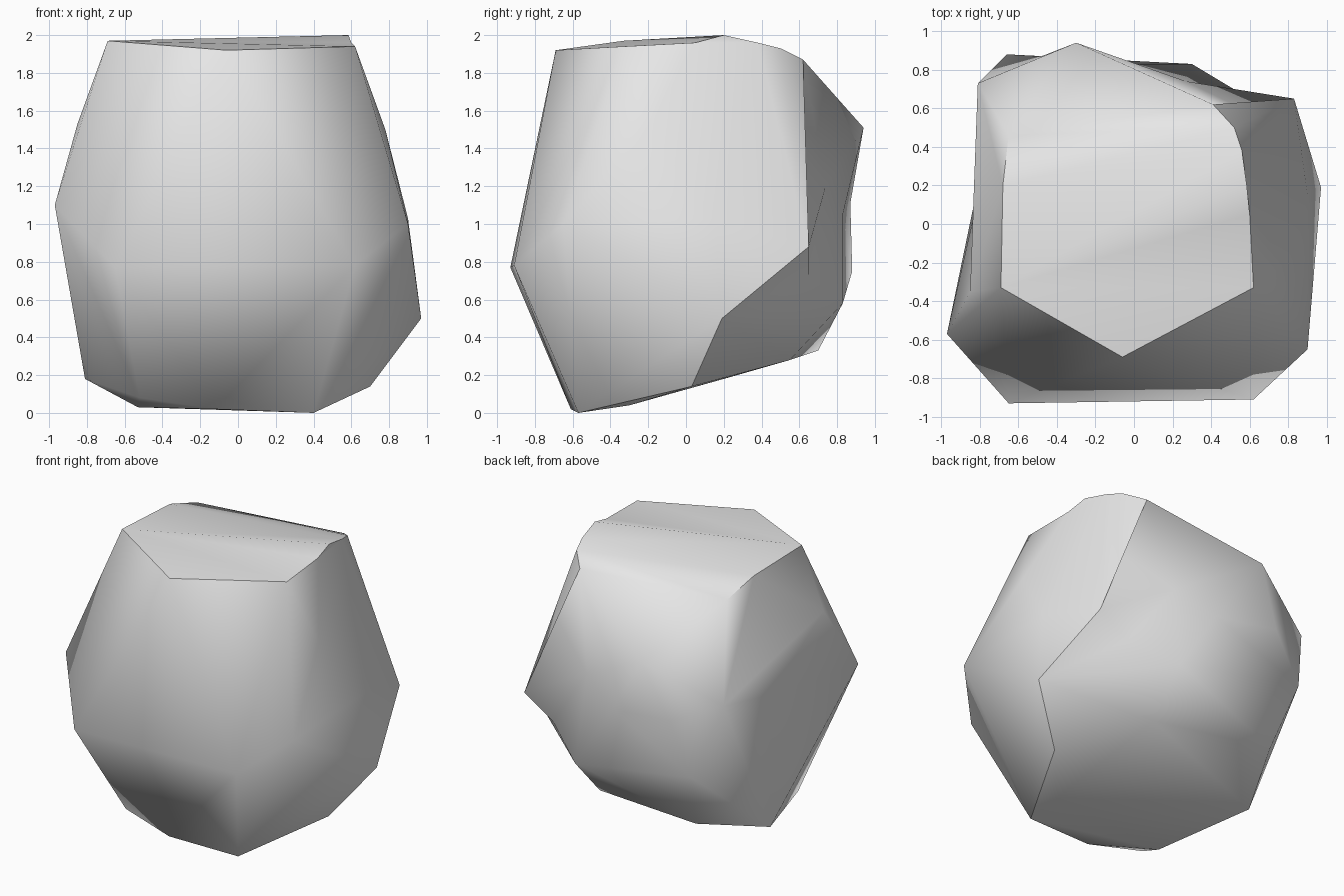
import bpy
import bmesh
import math
from mathutils import Vector

cube = bpy.data.objects.get("Cube")
if cube:
    bpy.data.objects.remove(cube, do_unlink=True)

# Stone colour
stone = bpy.data.materials.new("pale_grey_stone")
stone.use_nodes = True
grey = (0.8, 0.8, 0.8, 1.0)
stone.diffuse_color = grey
stone.node_tree.nodes["Principled BSDF"].inputs["Base Color"].default_value = grey

# Corners of the chipped boulder, grouped by ring
top_rim = [(-0.69, -0.33, 1.97), (-0.06, -0.69, 1.92), (0.62, -0.33, 1.94),
           (0.60, 0.05, 1.96), (0.56, 0.38, 1.96), (0.52, 0.50, 1.93),
           (0.41, 0.62, 1.87), (-0.68, 0.20, 1.95), (-0.65, 0.46, 1.87)]
shoulder = [(-0.85, -0.35, 1.53), (0.78, -0.20, 1.50),
            (-0.30, 0.94, 1.51), (-0.81, 0.73, 1.25)]
waist = [(-0.97, -0.57, 1.10), (-0.65, -0.93, 0.77), (0.62, -0.91, 0.78),
         (0.90, -0.65, 1.00), (0.90, 0.15, 1.03), (0.83, 0.65, 0.88),
         (-0.66, 0.88, 0.75)]
lower = [(0.97, 0.19, 0.50), (0.30, 0.83, 0.58), (-0.57, 0.70, 0.33),
         (-0.81, 0.20, 0.18), (0.30, 0.55, 0.28)]
foot = [(-0.53, -0.38, 0.03), (-0.52, -0.53, 0.08), (-0.12, -0.61, 0.02),
        (0.40, -0.57, 0.0), (0.40, -0.30, 0.04), (0.70, 0.03, 0.14)]

# Ridges knocked out of line: middle of the ridge, then where it ends up
chips = [((-0.89, 0.08, 1.17), (-0.80, 0.18, 1.12)),   # left side
         ((0.58, 0.21, 1.96), (0.585, 0.20, 2.0)),     # raised top edge
         ((0.62, 0.63, 1.37), (0.66, 0.55, 1.45)),     # back shoulder
         ((0.27, 0.80, 1.20), (0.27, 0.74, 1.20)),     # back face
         ((0.00, 0.88, 1.05), (0.00, 0.83, 1.05)),     # middle of back
         ((0.56, 0.74, 0.73), (0.60, 0.65, 0.73)),     # undercut
         ((-0.48, 0.91, 1.13), (-0.48, 0.87, 1.11))]   # right of back

# Wrap the corners into one closed faceted body
bm = bmesh.new()
for ring in (top_rim, shoulder, waist, lower, foot):
    for corner in ring:
        bm.verts.new(corner)
bmesh.ops.convex_hull(bm, input=list(bm.verts))
loose = [v for v in bm.verts if not v.link_faces]
bmesh.ops.delete(bm, geom=loose, context='VERTS')


def ridge_middle(edge):
    return (edge.verts[0].co + edge.verts[1].co) / 2


# Split each ridge and shift its new middle corner
for middle, target in chips:
    spot = Vector(middle)
    ridge = min(bm.edges, key=lambda e: (ridge_middle(e) - spot).length)
    if (ridge_middle(ridge) - spot).length < 0.08:
        split = bmesh.ops.subdivide_edges(bm, edges=[ridge], cuts=1)
        corner = [g for g in split["geom_inner"] if isinstance(g, bmesh.types.BMVert)][0]
        corner.co = target
bmesh.ops.triangulate(bm, faces=list(bm.faces))
bmesh.ops.recalc_face_normals(bm, faces=list(bm.faces))

mesh = bpy.data.meshes.new("boulder")
bm.to_mesh(mesh)
bm.free()
mesh.materials.append(stone)
boulder = bpy.data.objects.new("boulder", mesh)
bpy.context.collection.objects.link(boulder)

# Soft shading across the facets, crisp only on the hardest ridges
bpy.ops.object.select_all(action='DESELECT')
boulder.select_set(True)
bpy.context.view_layer.objects.active = boulder
bpy.ops.object.shade_smooth_by_angle(angle=math.radians(55))
